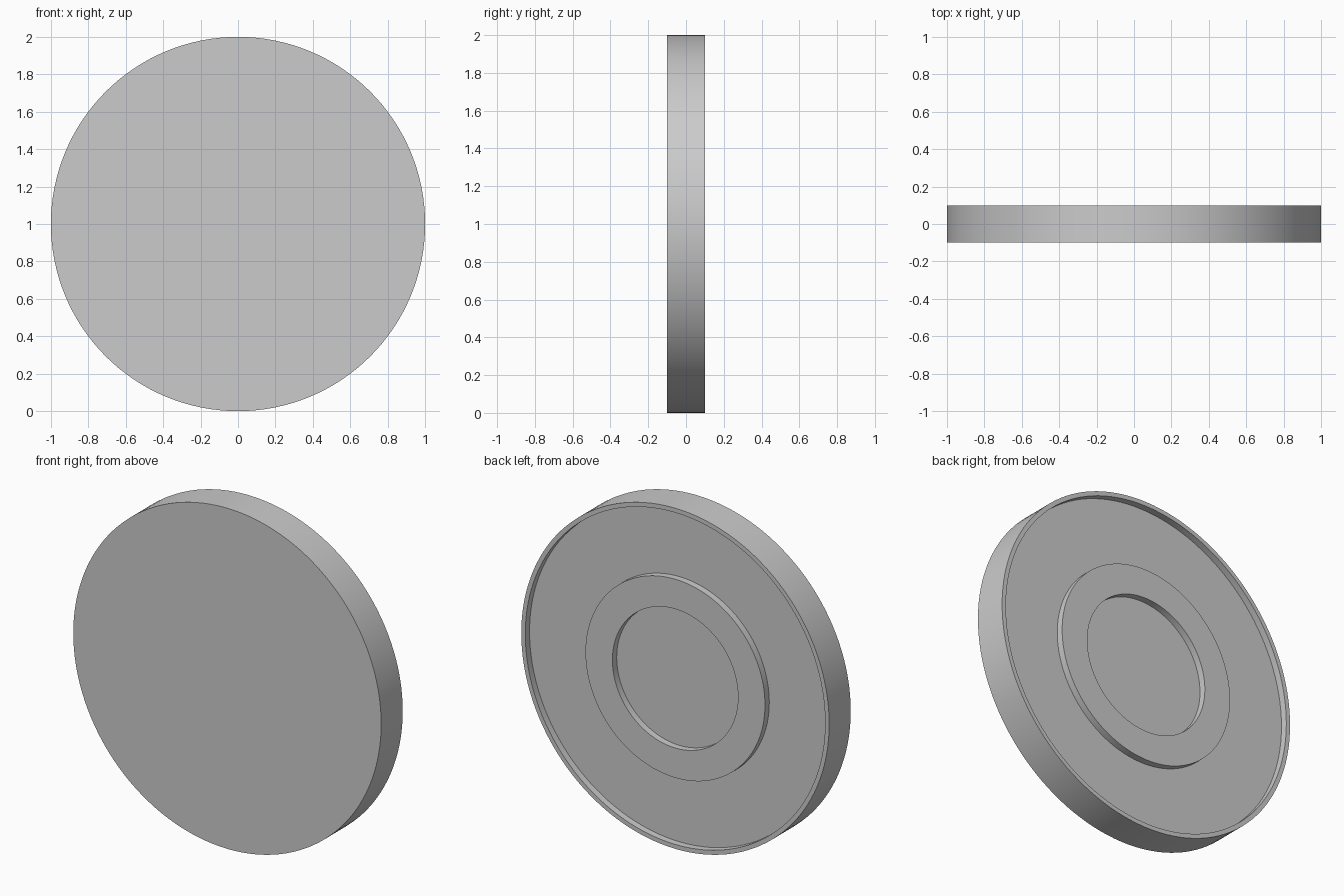
import bpy
import bmesh
import math
from mathutils import Matrix, Vector

cube = bpy.data.objects.get("Cube")
if cube:
    bpy.data.objects.remove(cube, do_unlink=True)

SEGMENTS = 128
FRONT, BACK, FLOOR = -0.1, 0.1, 0.06

# Plain grey material
grey = bpy.data.materials.new("plain grey")
grey.use_nodes = True
colour = (0.6, 0.6, 0.6, 1.0)
grey.diffuse_color = colour
grey.node_tree.nodes["Principled BSDF"].inputs["Base Color"].default_value = colour

# Cross-section (radius, y): front face, outer wall, rim, recess, raised ring, centre recess
profile = [
    (0, FRONT), (1, FRONT), (1, BACK),
    (0.974, BACK), (0.974, FLOOR),
    (0.583, FLOOR), (0.583, BACK),
    (0.408, BACK), (0.408, FLOOR), (0, FLOOR),
]

# Turn the cross-section around the y axis
bm = bmesh.new()
verts = [bm.verts.new((r, y, 0)) for r, y in profile]
edges = [bm.edges.new(pair) for pair in zip(verts, verts[1:])]
bmesh.ops.spin(bm, geom=verts + edges, cent=(0, 0, 0), axis=(0, 1, 0),
               angle=math.tau, steps=SEGMENTS, use_duplicate=False)
bmesh.ops.remove_doubles(bm, verts=bm.verts, dist=0.0001)
bmesh.ops.dissolve_degenerate(bm, edges=bm.edges, dist=0.0001)
bmesh.ops.recalc_face_normals(bm, faces=bm.faces)
bmesh.ops.transform(bm, matrix=Matrix.Translation(Vector((0, 0, 1))), verts=bm.verts)

mesh = bpy.data.meshes.new("round_disc")
bm.to_mesh(mesh)
bm.free()
mesh.materials.append(grey)
disc = bpy.data.objects.new("round_disc", mesh)
bpy.context.collection.objects.link(disc)

# Smooth round walls with crisp rims
bpy.ops.object.select_all(action="DESELECT")
disc.select_set(True)
bpy.context.view_layer.objects.active = disc
bpy.ops.object.shade_smooth_by_angle(angle=math.radians(30))
